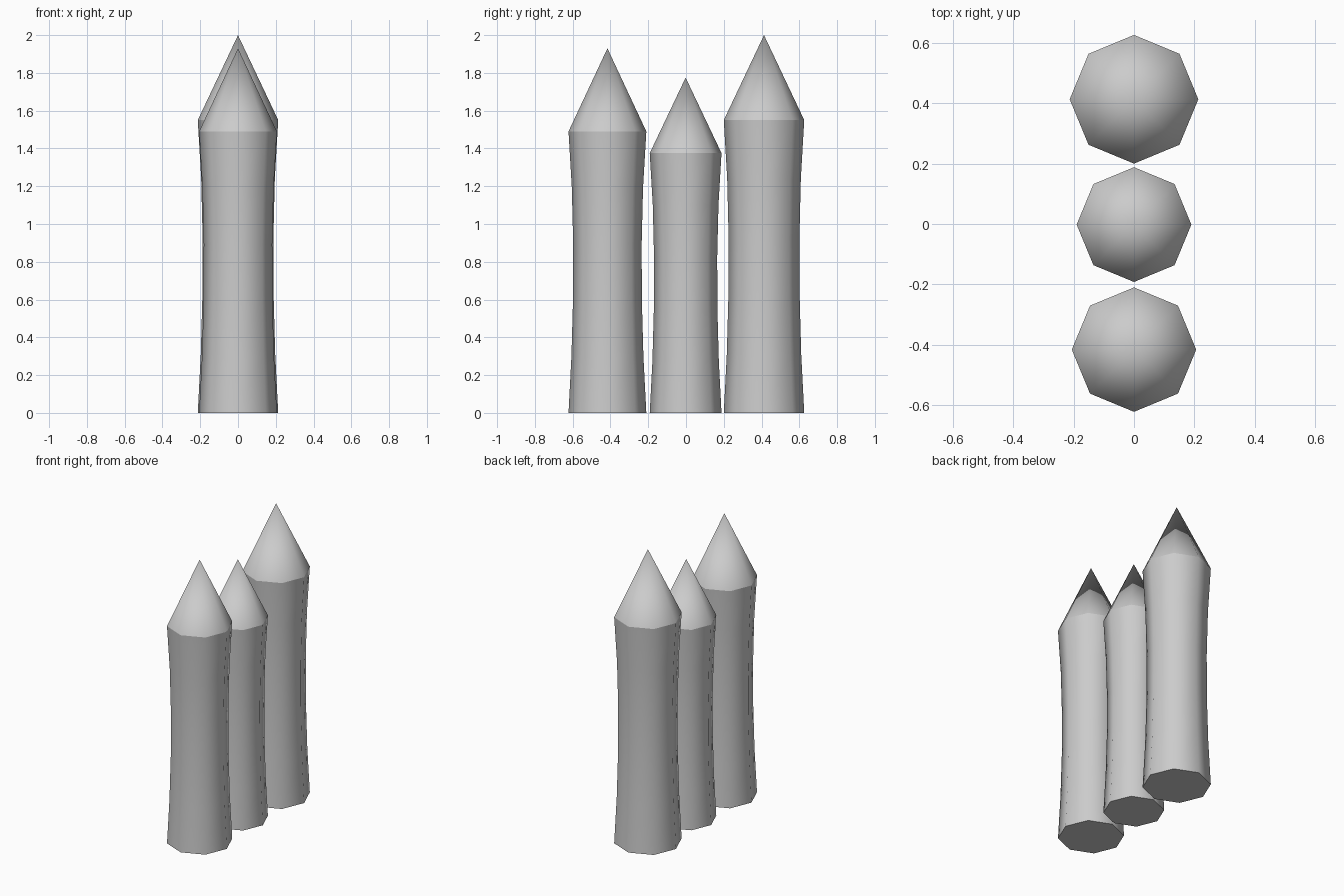
import bpy
import bmesh
import math

default = bpy.data.objects.get("Cube")
if default:
    bpy.data.objects.remove(default, do_unlink=True)

SIDES = 8
# Shaft rings: fraction of shoulder height, fraction of end radius
SHAFT = [(0, 1), (0.2, 0.925), (0.4, 0.885), (0.6, 0.88), (0.8, 0.915), (1, 1)]

stone = bpy.data.materials.new("light_grey")
stone.use_nodes = True
grey = (0.6, 0.6, 0.6, 1)
stone.diffuse_color = grey
stone.node_tree.nodes["Principled BSDF"].inputs["Base Color"].default_value = grey


def make_stake(name, y, radius, shoulder, height):
    """Eight-sided post with a narrowed waist and a pointed tip."""
    bm = bmesh.new()
    rings = []
    for h, r in SHAFT:
        ring = []
        for i in range(SIDES):
            a = math.tau * i / SIDES
            ring.append(bm.verts.new((radius * r * math.cos(a),
                                      radius * r * math.sin(a), shoulder * h)))
        rings.append(ring)
    tip = bm.verts.new((0, 0, height))

    # Shaft walls, pointed cap and flat base
    for low, high in zip(rings, rings[1:]):
        for i in range(SIDES):
            j = (i + 1) % SIDES
            bm.faces.new((low[i], low[j], high[j], high[i]))
    top = rings[-1]
    for i in range(SIDES):
        bm.faces.new((top[i], top[(i + 1) % SIDES], tip))
    bm.faces.new(list(reversed(rings[0])))

    # Smooth all round, with crisp edges at the shoulder and the base
    for face in bm.faces:
        face.smooth = True
    for ring in (rings[0], top):
        for i in range(SIDES):
            bm.edges.get((ring[i], ring[(i + 1) % SIDES])).smooth = False

    mesh = bpy.data.meshes.new(name)
    bm.to_mesh(mesh)
    bm.free()
    mesh.materials.append(stone)
    obj = bpy.data.objects.new(name, mesh)
    obj.location.y = y
    bpy.context.collection.objects.link(obj)


make_stake("front_stake", -0.416, 0.206, 1.49, 1.93)
make_stake("middle_stake", -0.002, 0.19, 1.375, 1.775)
make_stake("back_stake", 0.413, 0.213, 1.55, 2.0)
